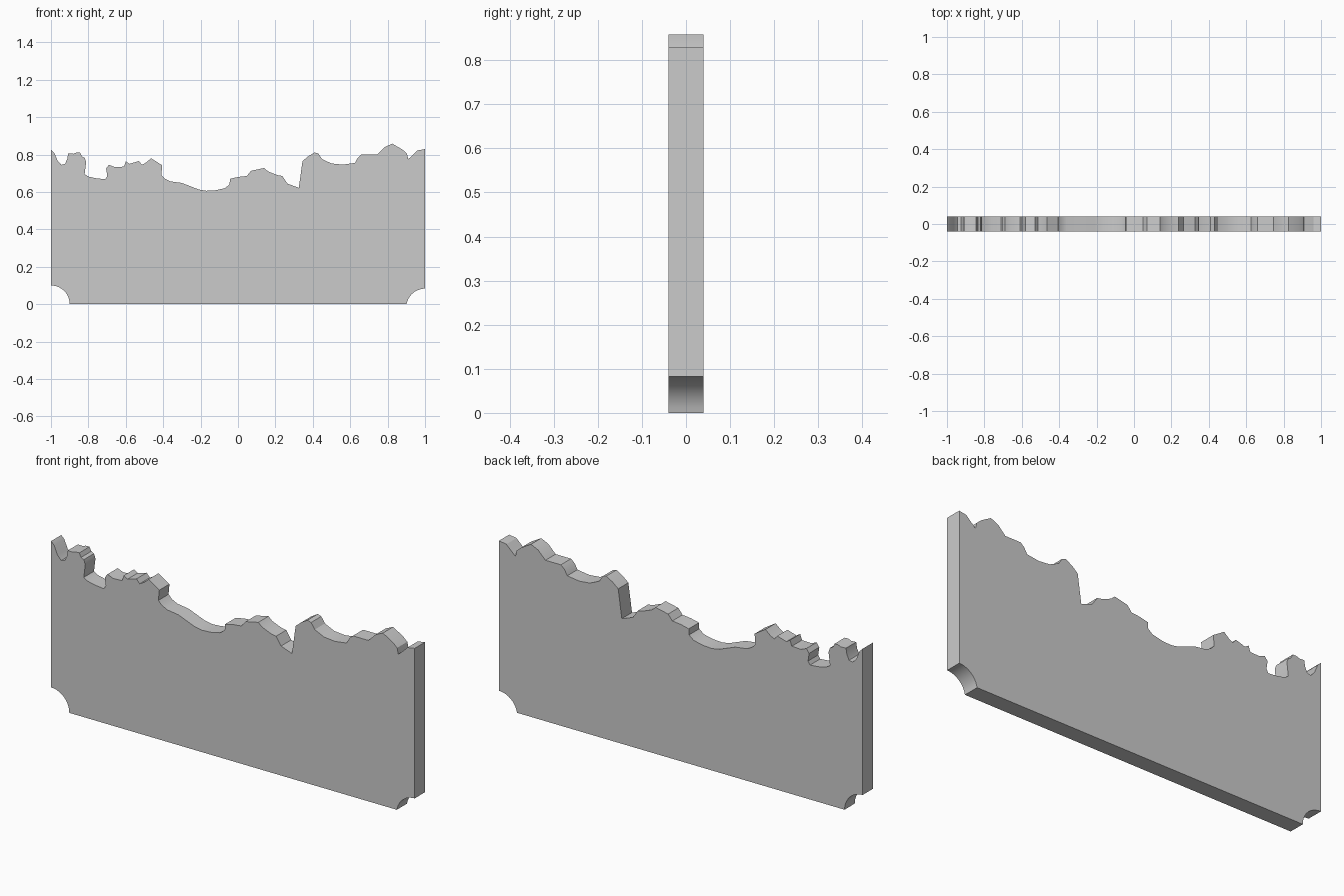
import bpy, bmesh
from math import cos, sin, asin, pi

HALF_DEPTH = 0.04

# broken top edge (x, z), left to right
broken_edge = [
    (-1, .827), (-.983, .81), (-.965, .768), (-.945, .745), (-.925, .75), (-.913, .775),
    (-.908, .805), (-.88, .804), (-.865, .81), (-.845, .81), (-.835, .79), (-.82, .783),
    (-.812, .76), (-.82, .695), (-.80, .682), (-.76, .673), (-.71, .668), (-.699, .685),
    (-.705, .725), (-.69, .745), (-.66, .733), (-.61, .735), (-.60, .763), (-.58, .75),
    (-.53, .765), (-.513, .745), (-.49, .758), (-.465, .78), (-.405, .742), (-.41, .69),
    (-.39, .67), (-.36, .656), (-.30, .648), (-.21, .613), (-.17, .606), (-.12, .609),
    (-.07, .62), (-.045, .64), (-.043, .67), (0, .68), (.047, .685), (.07, .713),
    (.14, .728), (.16, .71), (.21, .69), (.237, .685), (.265, .644),
    (.325, .622), (.345, .765), (.375, .79), (.41, .811), (.43, .805), (.45, .775),
    (.50, .752), (.56, .746), (.625, .755), (.64, .782), (.66, .80),
    (.745, .80), (.785, .84), (.825, .858), (.88, .826), (.903, .805), (.91, .775),
    (.935, .798), (.96, .822), (1, .829)]


def notch(cx, cz, r, a0, a1, n=10):
    """Concave corner arc."""
    return [(cx + r * cos(a0 + (a1 - a0) * i / n), cz + r * sin(a0 + (a1 - a0) * i / n))
            for i in range(n + 1)]


# outline: broken top, right notch, left notch
low = asin(0.017 / 0.1)
outline = (broken_edge
           + notch(1, -.017, .1, pi / 2, pi - low)
           + notch(-1, 0, .1, 0, pi / 2))

# slab: outline extruded through its thickness
bm = bmesh.new()
face = bm.faces.new([bm.verts.new((x, -HALF_DEPTH, z)) for x, z in outline])
ext = bmesh.ops.extrude_face_region(bm, geom=[face])
moved = [v for v in ext["geom"] if isinstance(v, bmesh.types.BMVert)]
bmesh.ops.translate(bm, vec=(0, 2 * HALF_DEPTH, 0), verts=moved)
bmesh.ops.recalc_face_normals(bm, faces=bm.faces)
mesh = bpy.data.meshes.new("broken_wall")
bm.to_mesh(mesh)
bm.free()

wall = bpy.data.objects.new("broken_wall", mesh)
bpy.context.collection.objects.link(wall)
bpy.context.view_layer.objects.active = wall
wall.select_set(True)
bpy.ops.object.shade_smooth_by_angle(angle=pi / 6)
